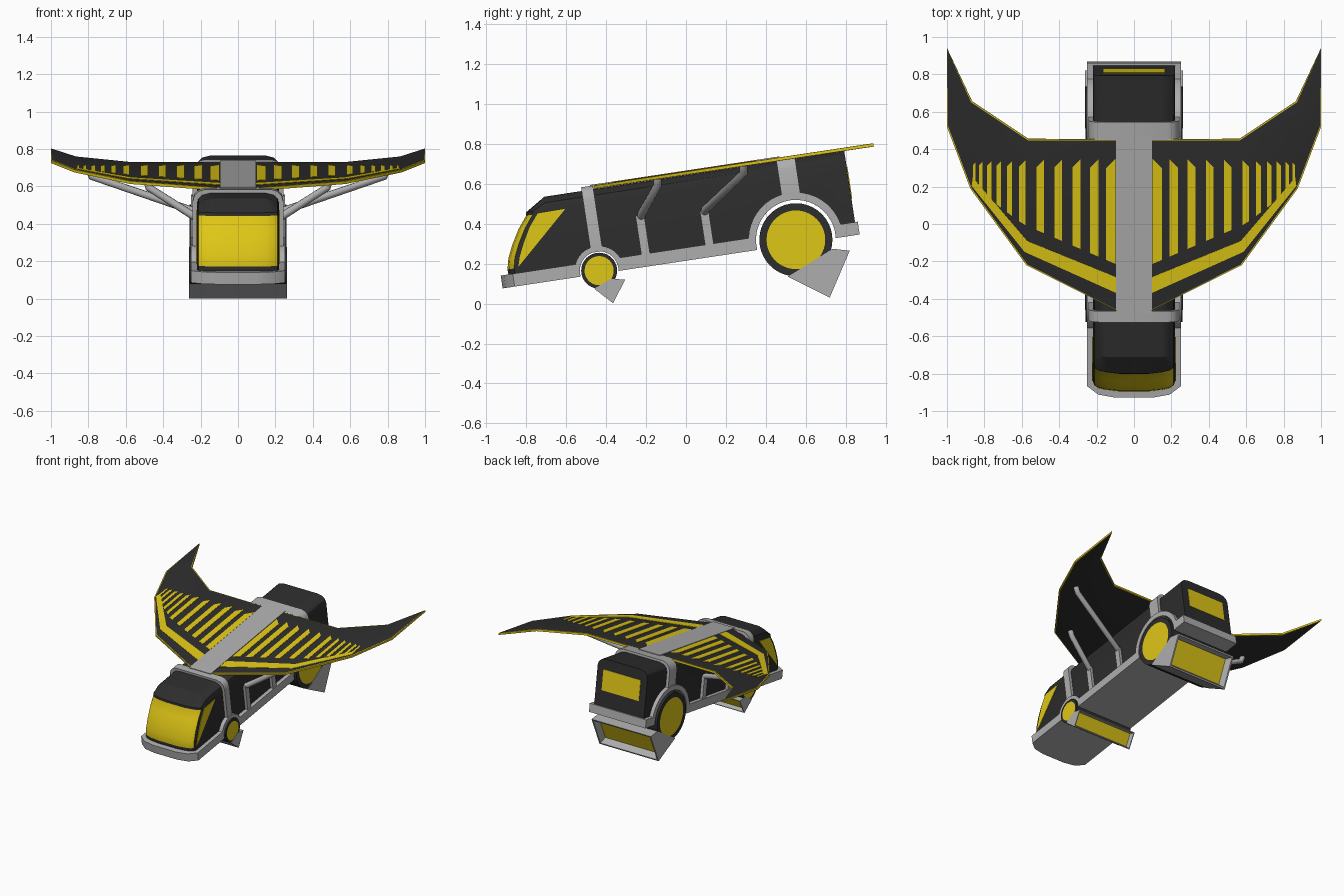
import bpy, bmesh, math
from mathutils import Matrix, Vector

if "Cube" in bpy.data.objects:
    bpy.data.objects.remove(bpy.data.objects["Cube"])

# Everything is built in a level frame (x, u, w), then pitched nose-down by TILT
A = math.atan(0.151)
TILT = Matrix.Translation((0, 0, 0.215)) @ Matrix.Rotation(A, 4, 'X')
INV = TILT.inverted()


def material(name, rgb):
    m = bpy.data.materials.new(name)
    m.diffuse_color = (*rgb, 1)
    m.use_nodes = True
    m.node_tree.nodes["Principled BSDF"].inputs["Base Color"].default_value = m.diffuse_color
    return m


DARK = material("charcoal", (0.026, 0.026, 0.026))
YELLOW = material("yellow", (0.74, 0.57, 0.008))
GREY = material("light_grey", (0.42, 0.42, 0.42))


def finish(name, bm, mats, smooth=30):
    bmesh.ops.recalc_face_normals(bm, faces=bm.faces[:])
    me = bpy.data.meshes.new(name)
    bm.to_mesh(me)
    bm.free()
    for m in mats:
        me.materials.append(m)
    o = bpy.data.objects.new(name, me)
    bpy.context.collection.objects.link(o)
    o.matrix_world = TILT
    bpy.ops.object.select_all(action='DESELECT')
    o.select_set(True)
    bpy.context.view_layer.objects.active = o
    bpy.ops.object.shade_smooth_by_angle(angle=math.radians(smooth))
    return o


def prism(bm, poly, axis, lo, hi):
    """Extrude a 2D outline along x, u or w."""
    def pt(p, t):
        return {'x': (t, p[0], p[1]), 'u': (p[0], t, p[1]), 'w': (p[0], p[1], t)}[axis]
    a = [bm.verts.new(pt(p, lo)) for p in poly]
    b = [bm.verts.new(pt(p, hi)) for p in poly]
    faces = [bm.faces.new(a[::-1]), bm.faces.new(b)]
    n = len(poly)
    for i in range(n):
        bm.faces.new((a[i], a[(i + 1) % n], b[(i + 1) % n], b[i]))
    return faces


def plates(name, polys, axis, lo, hi, mat, mirror=True):
    """Several prisms in one object, optionally mirrored in x."""
    bm = bmesh.new()
    for p in polys:
        prism(bm, p, axis, lo, hi)
        if mirror:
            if axis == 'x':
                prism(bm, p, axis, -lo, -hi)
            else:
                prism(bm, [(-x, y) for x, y in p], axis, lo, hi)
    return finish(name, bm, [mat])


def loft(name, profile, half, mats, rule=lambda c: 0):
    """Profile repeated at x stations (x, nose setback, roof drop)."""
    st = [(-x, f, d) for x, f, d in half] + [s for s in reversed(half)]
    bm = bmesh.new()
    rings = [[bm.verts.new((x, u + (f if u < -0.6 and w < 0.4 else 0),
                            w - (d if w > 0.4 else 0))) for u, w in profile]
             for x, f, d in st]
    bm.faces.new(rings[0])
    bm.faces.new(rings[-1][::-1])
    n = len(profile)
    for a, b in zip(rings, rings[1:]):
        for i in range(n):
            bm.faces.new((a[i], a[(i + 1) % n], b[(i + 1) % n], b[i]))
    for f in bm.faces:
        f.material_index = rule(f.calc_center_median())
    return finish(name, bm, mats)


# Wheel centres (u, w)
WHEELS = [(-0.4376, 0.0156), (0.56, 0.0216)]


def path(u0, u1, w, radii):
    """Level line from u0 to u1 that arches over both wheels."""
    pts = [(u0, w)]
    for (cu, cw), r in zip(WHEELS, radii):
        e = math.asin((w - cw) / r)
        for i in range(21):
            t = math.pi - e + (2 * e - math.pi) * i / 20
            pts.append((cu + r * math.cos(t), cw + r * math.sin(t)))
    return pts + [(u1, w)]


INNER, OUTER = (0.097, 0.2), (0.124, 0.238)

# Main body with windscreen
profile = path(-0.89, 0.866, 0.03, INNER) + [
    (0.866, 0.425), (-0.654, 0.423), (-0.757, 0.36), (-0.76, 0.343),
    (-0.808, 0.282), (-0.85, 0.21), (-0.88, 0.145), (-0.893, 0.09)]
loft("body", profile,
     [(0.22, 0.055, 0.06), (0.212, 0.035, 0.03), (0.19, 0.02, 0.01), (0.15, 0.01, 0),
      (0.08, 0.002, 0)], [DARK, YELLOW],
     lambda c: int(c.y < -0.7 and 0.09 < c.z < 0.345 and abs(c.x) < 0.215))

# Lower skirt with wheel arches
skirt = path(-0.933, 0.88, 0, INNER) + path(-0.933, 0.88, 0.065, OUTER)[::-1]
loft("skirt", skirt, [(0.25, 0.065, 0), (0.19, 0.02, 0), (0.1, 0.004, 0)], [GREY])

# Side and rear windows
plates("side_window", [[(-0.559, 0.347), (-0.70, 0.345), (-0.75, 0.282), (-0.79, 0.21),
                        (-0.82, 0.145), (-0.835, 0.095)]], 'x', 0.218, 0.224, YELLOW)
plates("rear_window", [[(-0.165, 0.185), (0.165, 0.185), (0.165, 0.345), (-0.165, 0.345)]],
       'u', 0.862, 0.87, YELLOW, False)


# Hoops over the body, and the roof spine
def hoop(name, lo, hi, foot):
    half = [(0.243, foot), (0.243, 0.375), (0.233, 0.41), (0.21, 0.433), (0.18, 0.442)]
    plates(name, [half + [(-x, w) for x, w in half[::-1]]], 'u', lo, hi, GREY, False)


hoop("front_hoop", -0.465, -0.405, 0.11)
hoop("rear_hoop", 0.522, 0.617, 0.24)
plates("roof_spine", [[(-0.095, -0.42), (0.095, -0.42), (0.095, 0.54), (-0.095, 0.54)]],
       'w', 0.415, 0.447, GREY, False)

# Side posts
plates("side_posts", [[(c - 0.022, 0.05), (c + 0.022, 0.05), (c + 0.022, t), (c - 0.022, t)]
                      for c, t in ((-0.195, 0.26), (0.128, 0.235))], 'x', 0.21, 0.243, GREY)

# Wheels: dark drums with yellow hubs
for name, (cu, cw), r, rim in (("front_wheel", WHEELS[0], 0.09, 0.017),
                               ("rear_wheel", WHEELS[1], 0.183, 0.036)):
    bm = bmesh.new()
    circle = [(cu + r * math.cos(i * math.pi / 20), cw + r * math.sin(i * math.pi / 20))
              for i in range(40)]
    caps = prism(bm, circle, 'x', -0.258, 0.258)
    bmesh.ops.recalc_face_normals(bm, faces=bm.faces[:])
    bmesh.ops.inset_individual(bm, faces=caps, thickness=rim, depth=0)
    for f in caps:
        f.material_index = 1
    finish(name, bm, [DARK, YELLOW])

# Thruster nozzles under the wheels (outline in world y, z)
for name, quad, lip in (
        ("rear_nozzle", [(0.51, 0.135), (0.735, 0.275), (0.82, 0.265), (0.72, 0.03)], 0.016),
        ("front_nozzle", [(-0.46, 0.075), (-0.375, 0.125), (-0.305, 0.12), (-0.365, 0.002)], 0.009)):
    bm = bmesh.new()
    local = [INV @ Vector((0, y, z)) for y, z in quad]
    prism(bm, [(p.y, p.z) for p in local], 'x', -0.262, 0.262)
    bmesh.ops.recalc_face_normals(bm, faces=bm.faces[:])
    mid = (local[2] + local[3]) / 2
    mouth = min(bm.faces, key=lambda f: (f.calc_center_median() - mid).length)
    bmesh.ops.inset_individual(bm, faces=[mouth], thickness=lip, depth=0)
    bmesh.ops.inset_individual(bm, faces=[mouth], thickness=lip * 1.6, depth=-lip * 3)
    mouth.material_index = 1
    finish(name, bm, [GREY, YELLOW])


# Wings: dark plates with a yellow rim (outline in x, world y)
def flat(pts):
    return [(x, (y + 0.065) / 0.9888) for x, y in pts]


outline = flat([(0.085, -0.465), (0.575, -0.22), (0.875, 0.19), (1.0, 0.52), (1.0, 0.94),
                (0.865, 0.655), (0.565, 0.455), (0.085, 0.452)])
for side, s in (("left", -1), ("right", 1)):
    bm = bmesh.new()
    big = prism(bm, [(s * x, u) for x, u in outline], 'w', 0.426, 0.441)
    bmesh.ops.recalc_face_normals(bm, faces=bm.faces[:])
    bmesh.ops.inset_individual(bm, faces=big, thickness=0.007, depth=0.001)
    for f in bm.faces:
        f.material_index = int(f not in big)
    finish(side + "_wing", bm, [DARK, YELLOW])

# Yellow wing slots and chevron band
slots = []
for x, h in ((0.125, 0.026), (0.213, 0.023), (0.308, 0.022), (0.405, 0.021), (0.502, 0.02),
             (0.597, 0.018), (0.665, 0.013), (0.722, 0.012), (0.774, 0.011), (0.82, 0.01),
             (0.855, 0.007)):
    def low(q):
        return -0.255 + 0.43 * q if q < 0.6 else 0.005 + 0.75 * (q - 0.6)
    slots.append(flat([(x - h, low(x - h)), (x + h, low(x + h)),
                       (x + h, 0.325 - h), (x - h, 0.325 + h)]))
plates("wing_slots", slots, 'w', 0.44, 0.4445, YELLOW)
plates("wing_chevron", [flat([(0.09, -0.37), (0.585, -0.148), (0.868, 0.205), (0.862, 0.25),
                              (0.57, -0.09), (0.09, -0.285)])], 'w', 0.44, 0.4445, YELLOW)

# Wing struts
for name, pts in (("front_strut", [(0.225, -0.19, 0.25), (0.25, -0.185, 0.265),
                                   (0.475, -0.085, 0.395), (0.485, -0.08, 0.43)]),
                  ("rear_strut", [(0.225, 0.128, 0.225), (0.25, 0.135, 0.24),
                                  (0.78, 0.35, 0.39), (0.795, 0.355, 0.43)])):
    cu = bpy.data.curves.new(name, 'CURVE')
    cu.dimensions = '3D'
    cu.bevel_depth = 0.021
    cu.bevel_resolution = 3
    cu.use_fill_caps = True
    for s in (-1, 1):
        sp = cu.splines.new('POLY')
        sp.points.add(len(pts) - 1)
        for p, (x, u, w) in zip(sp.points, pts):
            p.co = (s * x, u, w, 1)
    cu.materials.append(GREY)
    o = bpy.data.objects.new(name, cu)
    bpy.context.collection.objects.link(o)
    o.matrix_world = TILT
